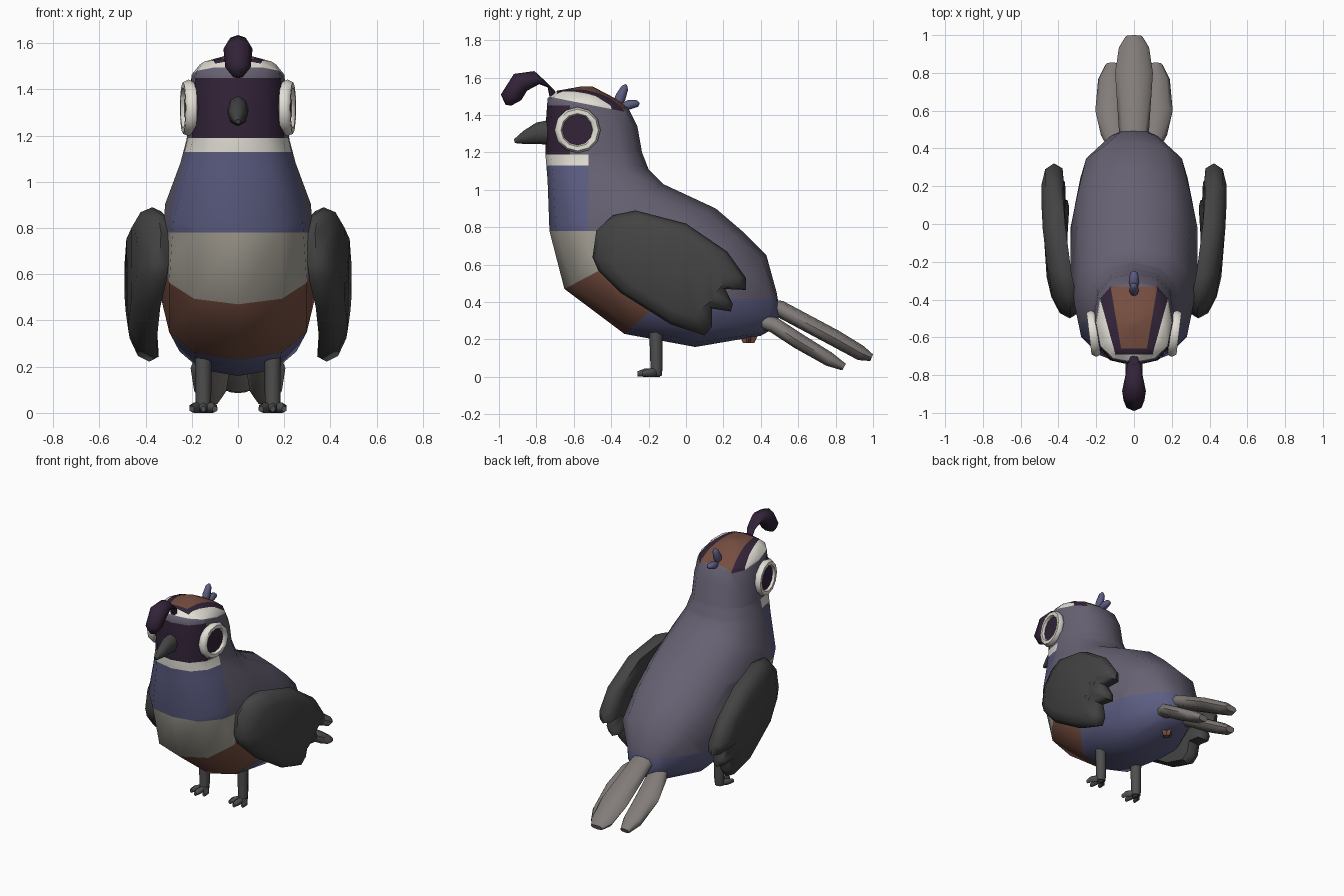
import bpy, bmesh, math
from mathutils import Vector


def mat(name, r, g, b):
    m = bpy.data.materials.new(name)
    m.diffuse_color = [(c / 255 / 12.92 if c < 11 else ((c / 255 + 0.055) / 1.055) ** 2.4) for c in (r, g, b)] + [1]
    return m


GREY = mat("grey_feather", 102, 97, 114)
BLUE = mat("slate_blue", 92, 93, 130)
CREAM = mat("cream_belly", 168, 163, 152)
WHITE = mat("white_stripe", 226, 223, 213)
RUST = mat("rust_brown", 118, 78, 64)
DARK = mat("dark_plum", 50, 35, 56)
CHAR = mat("charcoal", 67, 67, 67)
TAUPE = mat("taupe_tail", 130, 124, 121)
LEG = mat("leg_grey", 80, 79, 79)


def finish(name, bm, mats, angle=60):
    bmesh.ops.recalc_face_normals(bm, faces=bm.faces[:])
    me = bpy.data.meshes.new(name)
    bm.to_mesh(me)
    bm.free()
    for m in mats:
        me.materials.append(m)
    ob = bpy.data.objects.new(name, me)
    bpy.context.collection.objects.link(ob)
    bpy.ops.object.select_all(action='DESELECT')
    ob.select_set(True)
    bpy.context.view_layer.objects.active = ob
    bpy.ops.object.shade_smooth_by_angle(angle=math.radians(angle))
    return ob


def loft(sections, n=8, power=1.0, side=1):
    """Each section: (y1, z1, y2, z2, half width, centre x)."""
    bm = bmesh.new()
    rings = []
    for y1, z1, y2, z2, w, cx in sections:
        ring = []
        for i in range(n):
            a = 2 * math.pi * i / n
            c, s = math.cos(a), math.sin(a)
            c = math.copysign(abs(c) ** power, c)
            s = math.copysign(abs(s) ** power, s)
            ring.append(bm.verts.new((side * (cx + w * s),
                                      (y1 + y2) / 2 + c * (y1 - y2) / 2,
                                      (z1 + z2) / 2 + c * (z1 - z2) / 2)))
        rings.append(ring)
    for a, b in zip(rings, rings[1:]):
        for i in range(n):
            j = (i + 1) % n
            bm.faces.new((a[i], a[j], b[j], b[i]))
    bm.faces.new(rings[0])
    bm.faces.new(rings[-1])
    return bm


# Body and head: rings from crown to rump
body = loft([
    (-0.56, 1.553, -0.50, 1.553, 0.03, 0),
    (-0.69, 1.53, -0.37, 1.485, 0.165, 0),
    (-0.74, 1.49, -0.31, 1.44, 0.20, 0),
    (-0.75, 1.35, -0.26, 1.34, 0.215, 0),
    (-0.75, 1.17, -0.235, 1.20, 0.222, 0),
    (-0.74, 1.05, -0.20, 1.11, 0.25, 0),
    (-0.73, 0.78, -0.12, 1.03, 0.315, 0),
    (-0.65, 0.47, 0.16, 0.90, 0.335, 0),
    (-0.33, 0.23, 0.30, 0.78, 0.335, 0),
    (0.05, 0.16, 0.43, 0.65, 0.285, 0),
    (0.40, 0.22, 0.485, 0.45, 0.14, 0),
    (0.49, 0.27, 0.50, 0.36, 0.06, 0)], 12, 0.82)


def cut(co, no, keep):
    faces = [f for f in body.faces if keep(f.calc_center_median())]
    geom = set(faces)
    for f in faces:
        geom.update(f.edges)
        geom.update(f.verts)
    bmesh.ops.bisect_plane(body, geom=list(geom), dist=0.002, plane_co=co, plane_no=no)


def crown(p):
    return p.z > 1.5 - 0.2 * (p.y + 0.74) and p.y < -0.33


# Cut the colour borders into the body
front = lambda p: p.y < -0.2 and p.z > 0.3
head = lambda p: p.z > 1.36
for z in (0.78, 1.13, 1.19, 1.45):
    cut((0, 0, z), (0, 0, 1), front)
cut((0, -0.74, 1.5), (0, 0.2, 1), head)
cut((0, -0.33, 0), (0, 1, 0), head)
cut((0, -0.62, 0), (0, 1, 0), lambda p: 1.19 < p.z < 1.45)
cut((0, -0.52, 0), (0, 1, 0), lambda p: 0.7 < p.z < 1.19)
cut((0, -0.46, 0), (0, 1, 0), lambda p: 0.45 < p.z < 0.78)
cut((0, 0, 0.42), (0, 0, 1), lambda p: p.y > -0.3 and p.z < 0.8)
for y in (-0.69, -0.66):
    cut((0, y, 0), (0, 1, 0), crown)
for s in (1, -1):
    cut((s * 0.07, -0.65, 0), (s, -0.17, 0), crown)
    cut((s * 0.11, -0.65, 0), (s, -0.27, 0), crown)


def body_colour(p):
    x, y, z = abs(p.x), p.y, p.z
    d6 = (z - 0.47) - 0.53 * (y + 0.65)
    d7 = (z - 0.23) - 0.87 * (y + 0.33)
    if crown(p):
        if y > -0.66 and x < 0.07 + 0.17 * (y + 0.65):
            return 4
        return 5 if y > -0.69 and x < 0.11 + 0.27 * (y + 0.65) else 3
    if z > 1.19:
        return 5 if z < 1.45 and y < -0.62 else 0
    if z > 0.78:
        return (3 if z > 1.13 else 1) if y < -0.52 else 0
    if d6 > 0:
        return 2 if y < -0.46 else 0
    if d7 > 0 and z < 0.6:
        return 4
    return 1 if z < 0.42 else 0


for f in body.faces:
    f.material_index = body_colour(f.calc_center_median())
finish("body", body, [GREY, BLUE, CREAM, WHITE, RUST, DARK])

# Beak and curled topknot
finish("beak", loft([(-0.70, 1.38, -0.70, 1.235, 0.047, 0), (-0.80, 1.36, -0.78, 1.245, 0.044, 0),
                     (-0.87, 1.315, -0.86, 1.245, 0.03, 0), (-0.92, 1.27, -0.915, 1.25, 0.012, 0)]), [CHAR])
finish("topknot", loft([(-0.73, 1.50, -0.69, 1.50, 0.02, 0), (-0.745, 1.575, -0.705, 1.535, 0.03, 0),
                        (-0.81, 1.635, -0.785, 1.565, 0.045, 0), (-0.92, 1.62, -0.85, 1.53, 0.063, 0),
                        (-0.99, 1.51, -0.88, 1.48, 0.055, 0), (-0.965, 1.455, -0.935, 1.45, 0.02, 0)]), [DARK])

# Small tufts behind the crown
finish("upper_tuft", loft([(-0.40, 1.44, -0.36, 1.42, 0.015, 0), (-0.375, 1.51, -0.325, 1.48, 0.026, 0),
                           (-0.345, 1.555, -0.31, 1.535, 0.02, 0), (-0.325, 1.565, -0.315, 1.56, 0.006, 0)]), [BLUE])
finish("lower_tuft", loft([(-0.37, 1.45, -0.36, 1.41, 0.015, 0), (-0.31, 1.48, -0.295, 1.432, 0.028, 0),
                           (-0.265, 1.48, -0.255, 1.445, 0.02, 0), (-0.25, 1.468, -0.248, 1.46, 0.006, 0)]), [BLUE])

# Central tail feather
finish("tail_middle", loft([(0.38, 0.43, 0.36, 0.35, 0.06, 0), (0.52, 0.405, 0.48, 0.325, 0.08, 0),
                            (0.82, 0.245, 0.78, 0.165, 0.10, 0), (0.95, 0.165, 0.92, 0.09, 0.08, 0),
                            (1.0, 0.12, 0.985, 0.085, 0.045, 0)], 8, 0.85), [TAUPE])

# Small crossed vent feathers
for i, w in enumerate(((0.045, 0.018), (0.015, 0.05))):
    finish("vent_%d" % (i + 1), loft([(0.335 - w[1], 0.20, 0.335 + w[1], 0.20, w[0] * 0.6, 0),
                                      (0.335 - w[1], 0.225, 0.335 + w[1], 0.225, w[0], 0),
                                      (0.335 - w[1] * .6, 0.18, 0.335 + w[1] * .6, 0.18, w[0] * .7, 0)][1:]), [RUST])

WING = [(-0.50, 0.64), (-0.48, 0.78), (-0.39, 0.865), (-0.27, 0.89), (0.0, 0.82), (0.22, 0.67), (0.32, 0.53),
        (0.32, 0.465), (0.21, 0.47), (0.25, 0.39), (0.24, 0.35), (0.14, 0.365), (0.14, 0.27), (0.10, 0.222),
        (-0.08, 0.28), (-0.35, 0.45), (-0.47, 0.57)]

for s, side in ((1, "left"), (-1, "right")):
    # Wing: feathered outline with a rounded thickness
    bm = bmesh.new()
    rings = []
    for k, off in ((0.72, -0.055), (0.94, -0.045), (1, 0), (0.93, 0.045), (0.72, 0.066)):
        ring = []
        for y, z in WING:
            yy, zz = -0.10 + (y + 0.10) * k, 0.58 + (z - 0.58) * k
            cx = 0.425 - 0.30 * max(0, -0.12 - yy) ** 1.3 - 0.25 * max(0, 0.5 - zz) ** 1.4 - 0.15 * max(0, zz - 0.7)
            ring.append(bm.verts.new((s * (cx + off), yy, zz)))
        rings.append(ring)
    n = len(WING)
    for a, b in zip(rings, rings[1:]):
        for i in range(n):
            bm.faces.new((a[i], a[(i + 1) % n], b[(i + 1) % n], b[i]))
    for ring in (rings[0], rings[-1]):
        cap = bm.faces.new(ring)
        bmesh.ops.triangulate(bm, faces=[cap])
    finish(side + "_wing", bm, [CHAR])

    # Outer tail feather
    finish(side + "_tail", loft([(0.38, 0.35, 0.36, 0.27, 0.05, 0.07), (0.49, 0.315, 0.45, 0.24, 0.075, 0.10),
                                 (0.62, 0.23, 0.58, 0.155, 0.085, 0.12), (0.78, 0.13, 0.75, 0.06, 0.07, 0.12),
                                 (0.855, 0.07, 0.835, 0.035, 0.035, 0.115)], 8, 0.85, s), [TAUPE])

    # Leg and toes
    finish(side + "_leg", loft([(-0.20, 0.32, -0.12, 0.32, 0.04, 0.15), (-0.195, 0.20, -0.125, 0.20, 0.035, 0.15),
                                (-0.19, 0.05, -0.125, 0.05, 0.034, 0.15), (-0.19, 0.005, -0.13, 0.005, 0.03, 0.15)],
                               8, 1, s), [LEG])
    for i, dx in enumerate((-0.05, 0, 0.05)):
        e = -0.26 + abs(dx) * 0.5
        finish("%s_toe_%d" % (side, i + 1),
               loft([(-0.14, 0.045, -0.14, 0.0, 0.02, 0.15), (e + 0.04, 0.045, e + 0.04, 0.0, 0.022, 0.15 + dx * 0.8),
                     (e, 0.03, e, 0.003, 0.012, 0.15 + dx)], 6, 1, s), [LEG])

    # Eye: pale ring around a dark disc
    bm = bmesh.new()
    N, M = 12, 6
    grid = []
    for i in range(N):
        a = 2 * math.pi * i / N
        row = []
        for j in range(M):
            b = 2 * math.pi * j / M
            r = 0.10 + 0.023 * math.cos(b)
            y = r * math.cos(a)
            row.append(bm.verts.new((s * (0.214 + 0.12 * y + 0.028 * math.sin(b)), -0.58 + y, 1.32 + r * math.sin(a))))
        grid.append(row)
    for i in range(N):
        for j in range(M):
            i2, j2 = (i + 1) % N, (j + 1) % M
            bm.faces.new((grid[i][j], grid[i2][j], grid[i2][j2], grid[i][j2]))
    finish(side + "_eye_ring", bm, [WHITE])
    bm = bmesh.new()
    rim = [[bm.verts.new((s * (x + 0.12 * 0.09 * math.cos(t)), -0.58 + 0.09 * math.cos(t), 1.32 + 0.09 * math.sin(t)))
            for t in [2 * math.pi * i / N for i in range(N)]] for x in (0.17, 0.222)]
    for i in range(N):
        bm.faces.new((rim[0][i], rim[0][(i + 1) % N], rim[1][(i + 1) % N], rim[1][i]))
    for ring in rim:
        bm.faces.new(ring)
    finish(side + "_eye", bm, [DARK])
